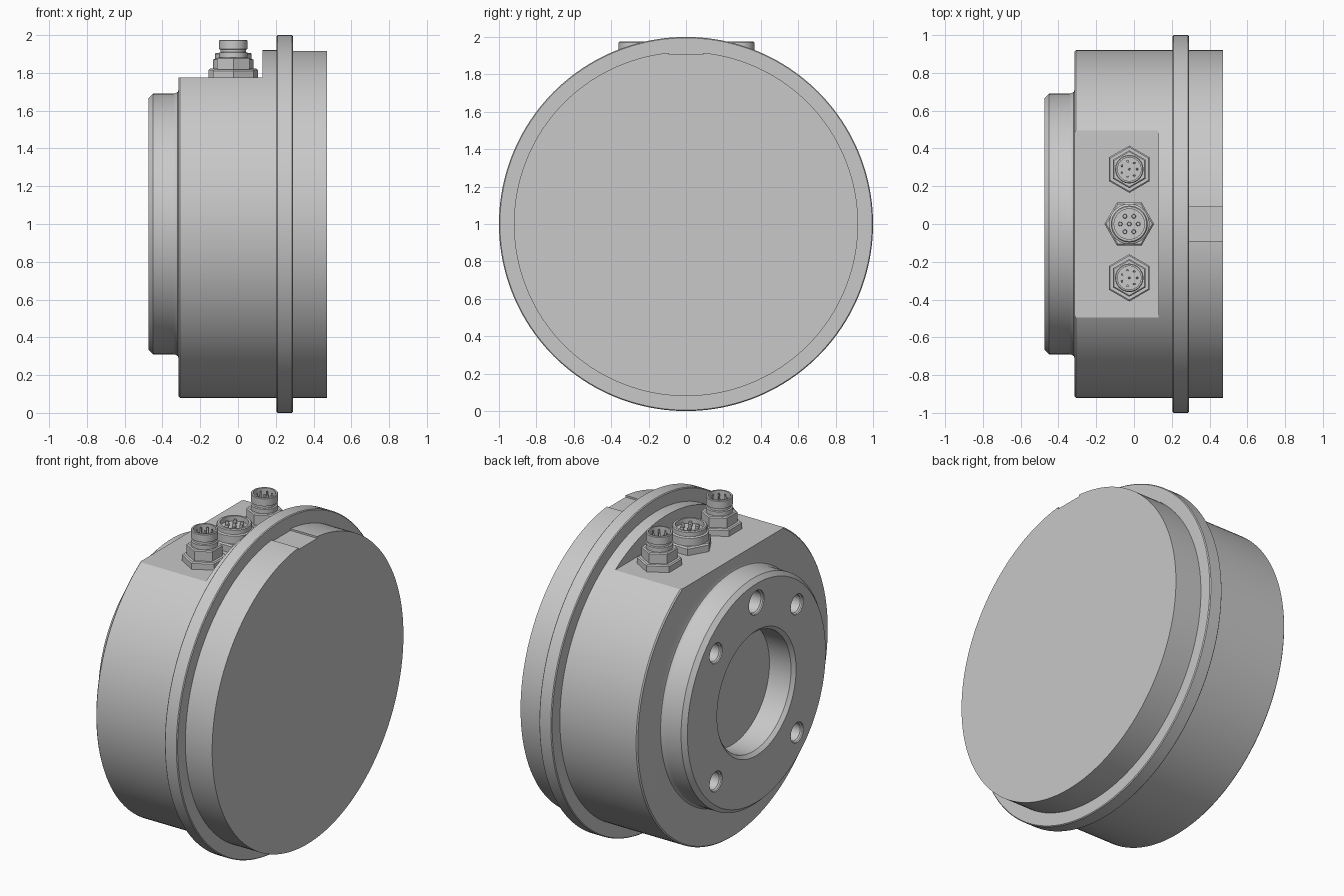
import bpy
import bmesh
from math import pi, cos, sin, radians
from mathutils import Matrix, Vector

cube = bpy.data.objects.get("Cube")
if cube:
    bpy.data.objects.remove(cube, do_unlink=True)

grey = bpy.data.materials.new("plain grey")
grey.use_nodes = True
COLOUR = (0.58, 0.58, 0.58, 1)
grey.diffuse_color = COLOUR
grey.node_tree.nodes["Principled BSDF"].inputs["Base Color"].default_value = COLOUR


def finish(name, bm):
    bmesh.ops.recalc_face_normals(bm, faces=bm.faces[:])
    mesh = bpy.data.meshes.new(name)
    bm.to_mesh(mesh)
    bm.free()
    mesh.materials.append(grey)
    obj = bpy.data.objects.new(name, mesh)
    bpy.context.collection.objects.link(obj)
    return obj


def smooth(obj):
    bpy.ops.object.select_all(action='DESELECT')
    obj.select_set(True)
    bpy.context.view_layer.objects.active = obj
    bpy.ops.object.shade_smooth_by_angle(angle=radians(28))


def lathe(name, profile, steps, matrix, turn=0.0):
    """Spin (radius, height) points around local z."""
    bm = bmesh.new()
    verts = [bm.verts.new((r * cos(turn), r * sin(turn), h)) for r, h in profile]
    edges = [bm.edges.new(pair) for pair in zip(verts, verts[1:])]
    bmesh.ops.spin(bm, geom=verts + edges, cent=(0, 0, 0), axis=(0, 0, 1),
                   angle=2 * pi, steps=steps, use_merge=True)
    bmesh.ops.remove_doubles(bm, verts=bm.verts[:], dist=1e-5)
    bmesh.ops.transform(bm, matrix=matrix, verts=bm.verts[:])
    return finish(name, bm)


def box(name, low, high):
    bm = bmesh.new()
    low, high = Vector(low), Vector(high)
    size = high - low
    bmesh.ops.create_cube(bm, size=1, matrix=Matrix.Translation((low + high) / 2)
                          @ Matrix.Diagonal((*size, 1)))
    return finish(name, bm)


def cut(target, cutter):
    cutter.hide_render = True
    mod = target.modifiers.new("cut", 'BOOLEAN')
    mod.operation = 'DIFFERENCE'
    mod.solver = 'EXACT'
    mod.object = cutter
    bpy.ops.object.select_all(action='DESELECT')
    target.select_set(True)
    bpy.context.view_layer.objects.active = target
    bpy.ops.object.modifier_apply(modifier=mod.name)
    bpy.data.objects.remove(cutter, do_unlink=True)


# Main housing: stepped drum lying along x, with a blind bore in its -x face
ALONG_X = Matrix.Translation((0, 0, 1)) @ Matrix.Rotation(pi / 2, 4, 'Y')
housing = lathe("housing", [
    (0, -0.31), (0.36, -0.31), (0.36, -0.455), (0.38, -0.475),
    (0.665, -0.475), (0.69, -0.45), (0.69, -0.34), (0.693, -0.328),
    (0.70, -0.319), (0.712, -0.315), (0.913, -0.315), (0.92, -0.308),
    (0.92, 0.205), (0.995, 0.205), (1, 0.21), (1, 0.285), (0.995, 0.29),
    (0.92, 0.29), (0.92, 0.47), (0, 0.47)], 160, ALONG_X)

# Flat seat for the connectors, and the shallow key notch in the rear rim
cut(housing, box("seat_cutter", (-0.6, -0.7, 1.775), (0.13, 0.7, 2.2)))
cut(housing, box("notch_cutter", (0.29, -0.09, 1.905), (0.6, 0.09, 2.2)))

# Mounting holes on the boss: four on the diagonals, a larger one at the top
holes = [(y, z, 0.053) for y in (-0.39, 0.39) for z in (-0.39, 0.39)]
holes.append((0, 0.55, 0.065))
for y, z, r in holes:
    place = Matrix.Translation((0, y, z)) @ ALONG_X
    cut(housing, lathe("hole_cutter", [
        (0, -0.6), (r + 0.008, -0.6), (r + 0.008, -0.467), (r, -0.459),
        (r, -0.29), (0, -0.27)], 32, place))
smooth(housing)


def pins(name, place, count, ring, radius, low, high):
    """Contact pins around a circle plus one in the middle."""
    bm = bmesh.new()
    spots = [(ring * cos(2 * pi * i / count), ring * sin(2 * pi * i / count))
             for i in range(count)] + [(0, 0)]
    for x, y in spots:
        bmesh.ops.create_cone(
            bm, cap_ends=True, segments=12, radius1=radius, radius2=radius * 0.8,
            depth=high - low,
            matrix=place @ Matrix.Translation((x, y, (low + high) / 2)))
    smooth(finish(name, bm))


# Tall outer connectors: hex base, smaller hex, grooved hollow barrel
for side, y in (("left", 0.29), ("right", -0.285)):
    place = Matrix.Translation((-0.025, y, 1.775))
    smooth(lathe(side + "_base_nut", [
        (0, -0.005), (0.125, -0.005), (0.125, 0.036), (0.117, 0.042), (0, 0.042)],
        6, place, pi / 2))
    smooth(lathe(side + "_upper_nut", [
        (0, 0.04), (0.1, 0.04), (0.1, 0.1), (0.093, 0.106), (0, 0.106)],
        6, place, pi / 2))
    smooth(lathe(side + "_barrel", [
        (0, 0.1), (0.075, 0.1), (0.075, 0.132), (0.067, 0.135), (0.067, 0.148),
        (0.075, 0.151), (0.075, 0.196), (0.071, 0.2), (0.062, 0.2),
        (0.062, 0.14), (0, 0.14)], 40, place))
    pins(side + "_pins", place, 7, 0.042, 0.006, 0.135, 0.19)

# Short middle connector: larger hex and a wide hollow collar
place = Matrix.Translation((-0.025, 0, 1.775))
smooth(lathe("middle_base_nut", [
    (0, -0.005), (0.131, -0.005), (0.131, 0.04), (0.122, 0.048), (0, 0.048)],
    6, place))
smooth(lathe("middle_collar", [
    (0, 0.045), (0.107, 0.045), (0.107, 0.095), (0.097, 0.1), (0.097, 0.126),
    (0.092, 0.131), (0.08, 0.131), (0.08, 0.1), (0, 0.1)], 48, place))
pins("middle_pins", place, 6, 0.047, 0.012, 0.095, 0.125)
